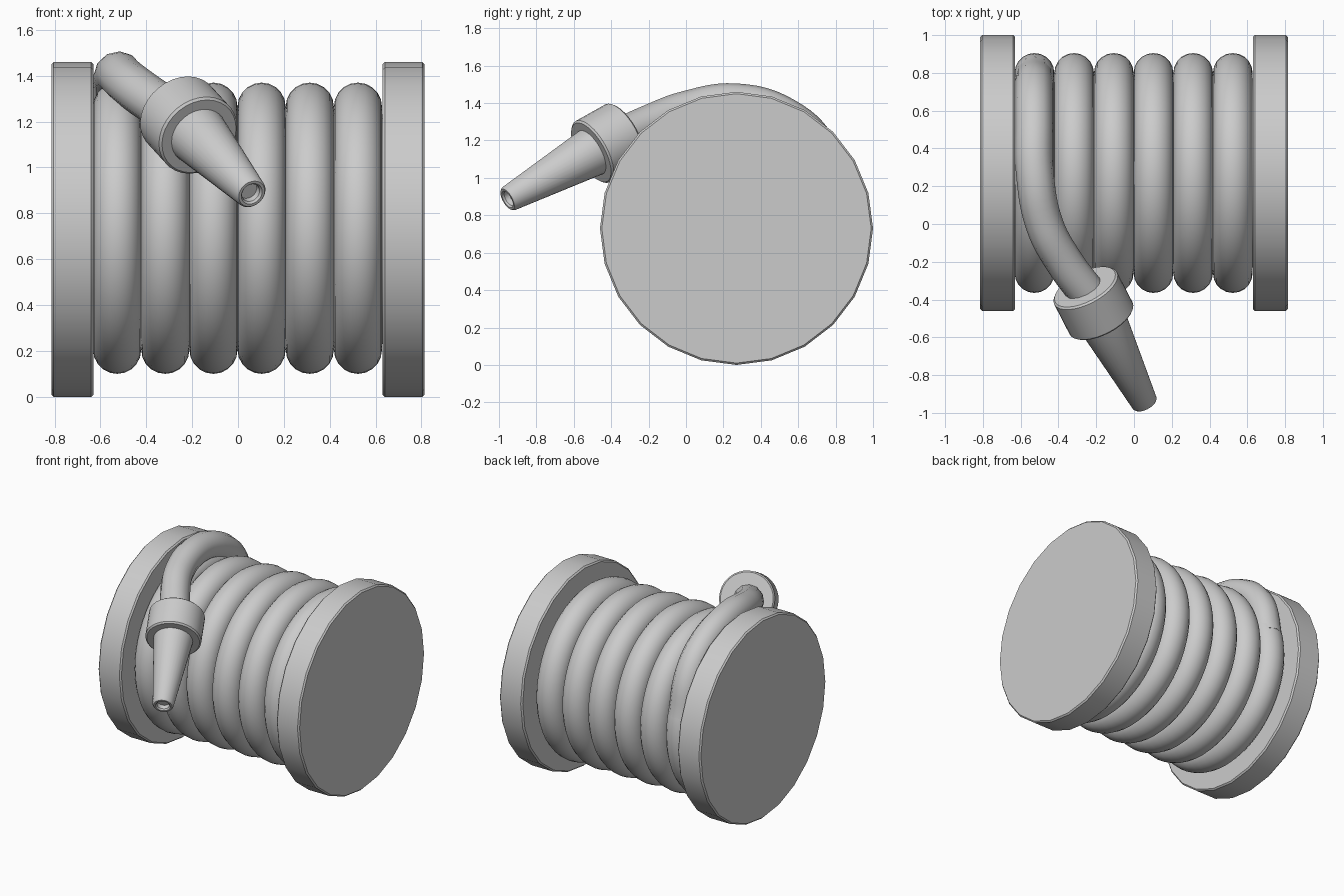
import bpy
import bmesh
from math import radians
from mathutils import Vector

if "Cube" in bpy.data.objects:
    bpy.data.objects.remove(bpy.data.objects["Cube"])

# Single grey material
GREY = (0.6, 0.6, 0.6, 1)
grey = bpy.data.materials.new("plain_grey")
grey.use_nodes = True
grey.diffuse_color = GREY
grey.node_tree.nodes["Principled BSDF"].inputs["Base Color"].default_value = GREY


def finish(obj, name):
    """Name, colour and smooth one part."""
    obj.name = name
    obj.data.materials.clear()
    obj.data.materials.append(grey)
    bpy.ops.object.select_all(action="DESELECT")
    obj.select_set(True)
    bpy.context.view_layer.objects.active = obj
    bpy.ops.object.shade_smooth_by_angle(angle=radians(35))
    return obj


def lathe(name, profile, origin, axis, sides):
    """Spin (radius, height) points around an axis; zero radius closes an end."""
    bm = bmesh.new()
    verts = [bm.verts.new((r, 0, h)) for r, h in profile]
    edges = [bm.edges.new(pair) for pair in zip(verts, verts[1:])]
    bmesh.ops.spin(bm, geom=verts + edges, cent=(0, 0, 0), axis=(0, 0, 1),
                   angle=radians(360), steps=sides, use_merge=True)
    bmesh.ops.remove_doubles(bm, verts=bm.verts, dist=0.0001)
    bmesh.ops.recalc_face_normals(bm, faces=bm.faces)
    mesh = bpy.data.meshes.new(name)
    bm.to_mesh(mesh)
    bm.free()
    obj = bpy.data.objects.new(name, mesh)
    bpy.context.collection.objects.link(obj)
    obj.location = origin
    obj.rotation_mode = "QUATERNION"
    obj.rotation_quaternion = Vector(axis).to_track_quat("Z", "Y")
    return finish(obj, name)


def drum(radius, half, b):
    """Profile of a closed cylinder with softened rims."""
    return [(0, -half), (radius - b, -half), (radius, b - half),
            (radius, half - b), (radius - b, half), (0, half)]


# Reel: two end discs and a hidden core
CY, CZ = 0.27, 0.73
for side, x in (("right", -0.722), ("left", 0.722)):
    lathe(side + "_end_disc", drum(0.73, 0.092, 0.01), (x, CY, CZ), (1, 0, 0), 24)
lathe("reel_core", drum(0.5, 0.64, 0.01), (0, CY, CZ), (1, 0, 0), 24)

# Hose coils wound side by side
TUBE = 0.105
for i in range(6):
    bpy.ops.mesh.primitive_torus_add(
        location=(-0.527 + i * 0.21, CY, CZ + 0.005), rotation=(0, radians(90), 0),
        major_radius=0.53, minor_radius=TUBE, major_segments=56, minor_segments=20)
    finish(bpy.context.object, "hose_coil_%d" % (i + 1))

# Nozzle axis
collar_centre = Vector((-0.215, -0.42, 1.185))
tip = Vector((0.06, -0.955, 0.885))
aim = (tip - collar_centre).normalized()
reach = (tip - collar_centre).length

# Loose hose end arching over the reel into the collar
path = [(-0.527, 0.79, 0.87), (-0.53, 0.71, 1.16), (-0.53, 0.53, 1.33),
        (-0.525, 0.27, 1.405), (-0.475, 0, 1.365), (-0.37, -0.2, 1.29),
        collar_centre - aim * 0.05]
curve = bpy.data.curves.new("hose_end", "CURVE")
curve.dimensions = "3D"
curve.bevel_depth = 0.1
curve.bevel_resolution = 4
curve.resolution_u = 6
curve.use_fill_caps = True
spline = curve.splines.new("BEZIER")
spline.bezier_points.add(len(path) - 1)
for point, co in zip(spline.bezier_points, path):
    point.co = co
    point.handle_left_type = point.handle_right_type = "AUTO"
hose = bpy.data.objects.new("hose_end", curve)
bpy.context.collection.objects.link(hose)
bpy.ops.object.select_all(action="DESELECT")
hose.select_set(True)
bpy.context.view_layer.objects.active = hose
bpy.ops.object.convert(target="MESH")
finish(bpy.context.object, "hose_end")

# Collar and tapered nozzle with a bored tip
lathe("nozzle_collar", drum(0.187, 0.11, 0.01), collar_centre, aim, 32)
lathe("nozzle", [(0, 0.05), (0.138, 0.05), (0.07, reach - 0.01), (0.062, reach),
                 (0.05, reach), (0.042, reach - 0.01), (0.042, reach - 0.04),
                 (0, reach - 0.04)], collar_centre, aim, 32)
